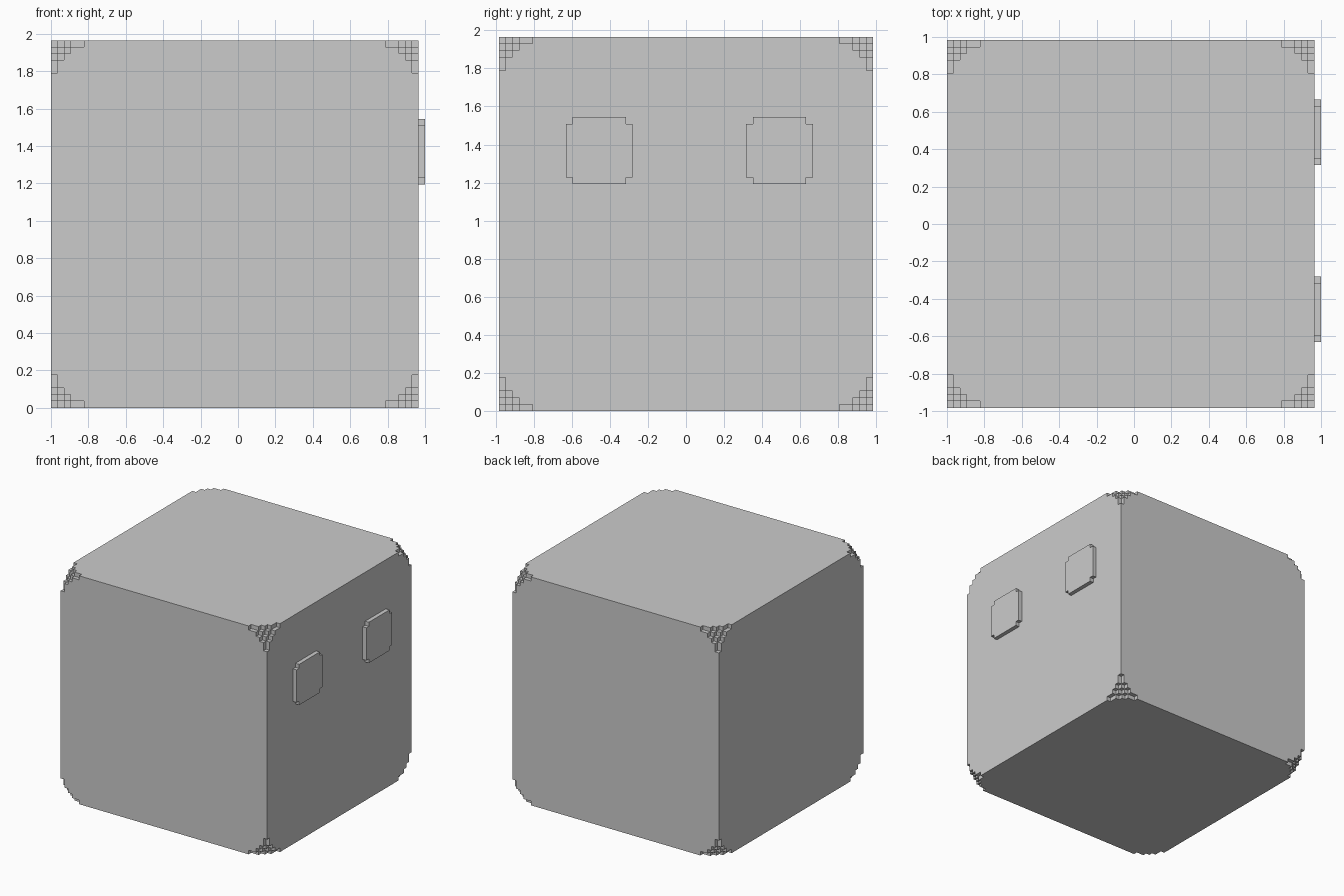
import bpy, bmesh
from mathutils import Vector

if "Cube" in bpy.data.objects:
    bpy.data.objects.remove(bpy.data.objects["Cube"])

V = 2 / 57                                # voxel size: 56-voxel cube plus 1-voxel eyes
N = 56
ORIGIN = Vector((-1.0, -N / 2 * V, 0.0))


def block_mesh(name, axes, solid):
    """Skin of the solid cells of a grid whose lines sit at the given voxel positions."""
    bm = bmesh.new()
    verts = {}

    def vert(p):
        if p not in verts:
            verts[p] = bm.verts.new(ORIGIN + Vector([axes[a][p[a]] for a in range(3)]) * V)
        return verts[p]

    size = [len(a) - 1 for a in axes]

    def filled(c):
        return all(0 <= c[a] < size[a] for a in range(3)) and solid(*c)

    cells = [(i, j, k) for i in range(size[0]) for j in range(size[1]) for k in range(size[2])]
    for c in filter(filled, cells):
        for a in range(3):
            u, w = (a + 1) % 3, (a + 2) % 3
            for side in (0, 1):
                n = list(c)
                n[a] += 2 * side - 1
                if filled(n):
                    continue
                loop = []
                for du, dw in ((0, 0), (1, 0), (1, 1), (0, 1)):
                    p = list(c)
                    p[a] += side
                    p[u] += du
                    p[w] += dw
                    loop.append(vert(tuple(p)))
                bm.faces.new(loop if side else loop[::-1])
    # Merge coplanar quads into large flat faces
    bmesh.ops.dissolve_limit(bm, angle_limit=0.01, verts=bm.verts[:], edges=bm.edges[:])
    me = bpy.data.meshes.new(name)
    bm.to_mesh(me)
    bm.free()
    ob = bpy.data.objects.new(name, me)
    bpy.context.collection.objects.link(ob)
    return ob


# Body: cube with stair-stepped corners, fine grid lines only near the corners
lines = list(range(6)) + list(range(N - 5, N + 1))
last = len(lines) - 2


def in_body(*c):
    d = sorted(min(v, last - v) for v in c)          # steps away from nearest corner
    cut = d == [1, 1, 1] or (d[0] == 0 and d[2] < (5, 3, 2, 1, 1, 0)[d[1]])
    return not cut


block_mesh("body", [lines] * 3, in_body)

# Eyes: one-voxel-thick plates with notched corners on the right side
for name, y in (("eye_front", 10), ("eye_back", 37)):
    block_mesh(name, [[N, N + 1], [y, y + 1, y + 9, y + 10], [34, 35, 43, 44]],
               lambda i, j, k: j == 1 or k == 1)
